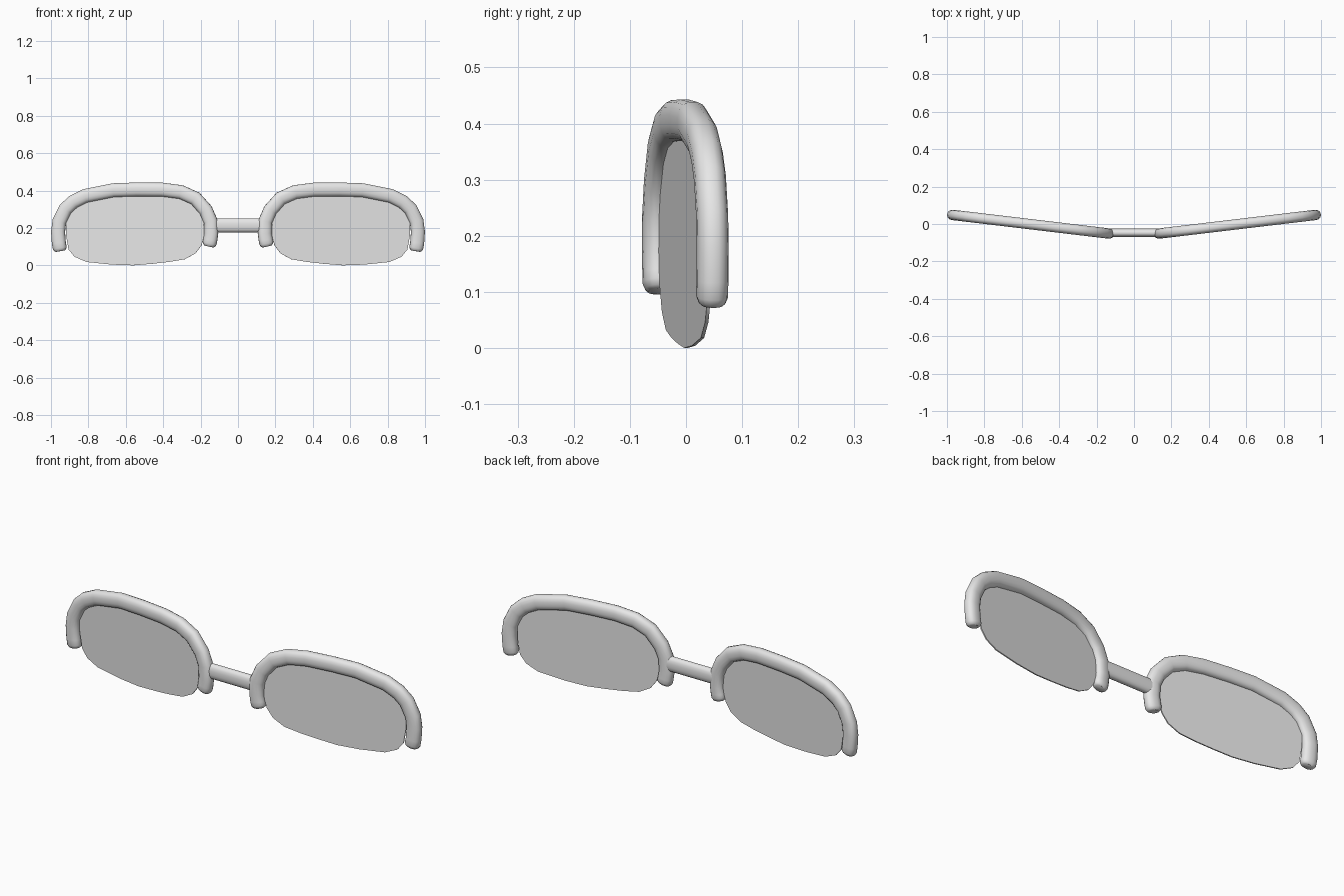
import bpy, bmesh, math
from mathutils import Vector

if "Cube" in bpy.data.objects:
    bpy.data.objects.remove(bpy.data.objects["Cube"])

# One flat grey for everything
grey = bpy.data.materials.new("light grey")
grey.diffuse_color = (0.8, 0.8, 0.8, 1)
grey.use_nodes = True
grey.node_tree.nodes["Principled BSDF"].inputs["Base Color"].default_value = grey.diffuse_color

# Each eyepiece lies in an upright plane swept back towards the temple
SLOPE, START = 0.119, -0.067
DEPTH = Vector((-SLOPE, 1, 0)).normalized()


def on_plane(x, z):
    return Vector((x, SLOPE * x + START, z))


def section(n, power=2.4):
    """Rounded cross-section of unit size."""
    pts = []
    for i in range(n):
        a = 2 * math.pi * (i + 0.5) / n
        c, s = math.cos(a), math.sin(a)
        pts.append((math.copysign(abs(c) ** (2 / power), c),
                    math.copysign(abs(s) ** (2 / power), s)))
    return pts


def loft(bm, rings):
    """Skin a row of rings and cap both ends."""
    loops = [[bm.verts.new(p) for p in ring] for ring in rings]
    n = len(loops[0])
    for a, b in zip(loops, loops[1:]):
        for i in range(n):
            j = (i + 1) % n
            bm.faces.new((a[i], a[j], b[j], b[i]))
    bm.faces.new(loops[0])
    bm.faces.new(loops[-1])


def make(name, bm, mirror=True, angle=40):
    bmesh.ops.recalc_face_normals(bm, faces=bm.faces)
    mesh = bpy.data.meshes.new(name)
    bm.to_mesh(mesh)
    bm.free()
    mesh.materials.append(grey)
    obj = bpy.data.objects.new(name, mesh)
    bpy.context.collection.objects.link(obj)
    bpy.ops.object.select_all(action='DESELECT')
    bpy.context.view_layer.objects.active = obj
    obj.select_set(True)
    bpy.ops.object.shade_smooth_by_angle(angle=math.radians(angle))
    if mirror:
        obj.modifiers.new("Mirror", 'MIRROR').use_mirror_merge = False
    return obj


# Half-rim: a flattened tube arching over the lens
path = [(0.950, 0.076), (0.958, 0.12), (0.962, 0.18), (0.955, 0.235),
        (0.922, 0.302), (0.880, 0.340), (0.815, 0.372), (0.665, 0.402),
        (0.540, 0.406), (0.405, 0.405), (0.305, 0.392), (0.228, 0.358),
        (0.172, 0.295), (0.146, 0.235), (0.143, 0.17), (0.148, 0.135),
        (0.156, 0.101)]
pts = [on_plane(*p) for p in path]


def end_rings(p, q):
    """Short rounded end at p, heading to q: (point, scale)."""
    d = (q - p).normalized()
    return [(p, 0.65), (p + d * 0.005, 0.85), (p + d * 0.016, 1.0)]


stations = (end_rings(pts[0], pts[1]) + [(p, 1.0) for p in pts[1:-1]]
            + end_rings(pts[-1], pts[-2])[::-1])
rings = []
for i, (p, s) in enumerate(stations):
    ahead = stations[min(i + 1, len(stations) - 1)][0]
    behind = stations[max(i - 1, 0)][0]
    side = (ahead - behind).normalized().cross(DEPTH)
    rings.append([p + side * (0.0375 * s * u) + DEPTH * (0.028 * s * v)
                  for u, v in section(16)])
bm = bmesh.new()
loft(bm, rings)
make("half_rim", bm)

# Lens: thin flat plate whose upper edge is buried in the rim
outline = [(0.195, 0.107), (0.227, 0.064), (0.286, 0.032), (0.370, 0.018),
           (0.463, 0.008), (0.560, 0.0), (0.676, 0.004), (0.810, 0.018),
           (0.874, 0.046), (0.906, 0.085), (0.920, 0.166), (0.920, 0.235),
           (0.885, 0.305), (0.805, 0.352), (0.650, 0.376), (0.380, 0.380),
           (0.300, 0.366), (0.238, 0.326), (0.188, 0.262), (0.178, 0.166)]
bm = bmesh.new()
loft(bm, [[on_plane(x, z) + DEPTH * d for x, z in outline]
          for d in (-0.003, 0.003)])
make("lens", bm)

# Bridge: straight oval bar between the rims
bm = bmesh.new()
loft(bm, [[(x, -0.047 + 0.022 * v, 0.214 + 0.038 * u)
           for u, v in section(16)] for x in (-0.135, 0.135)])
make("bridge", bm, mirror=False)
